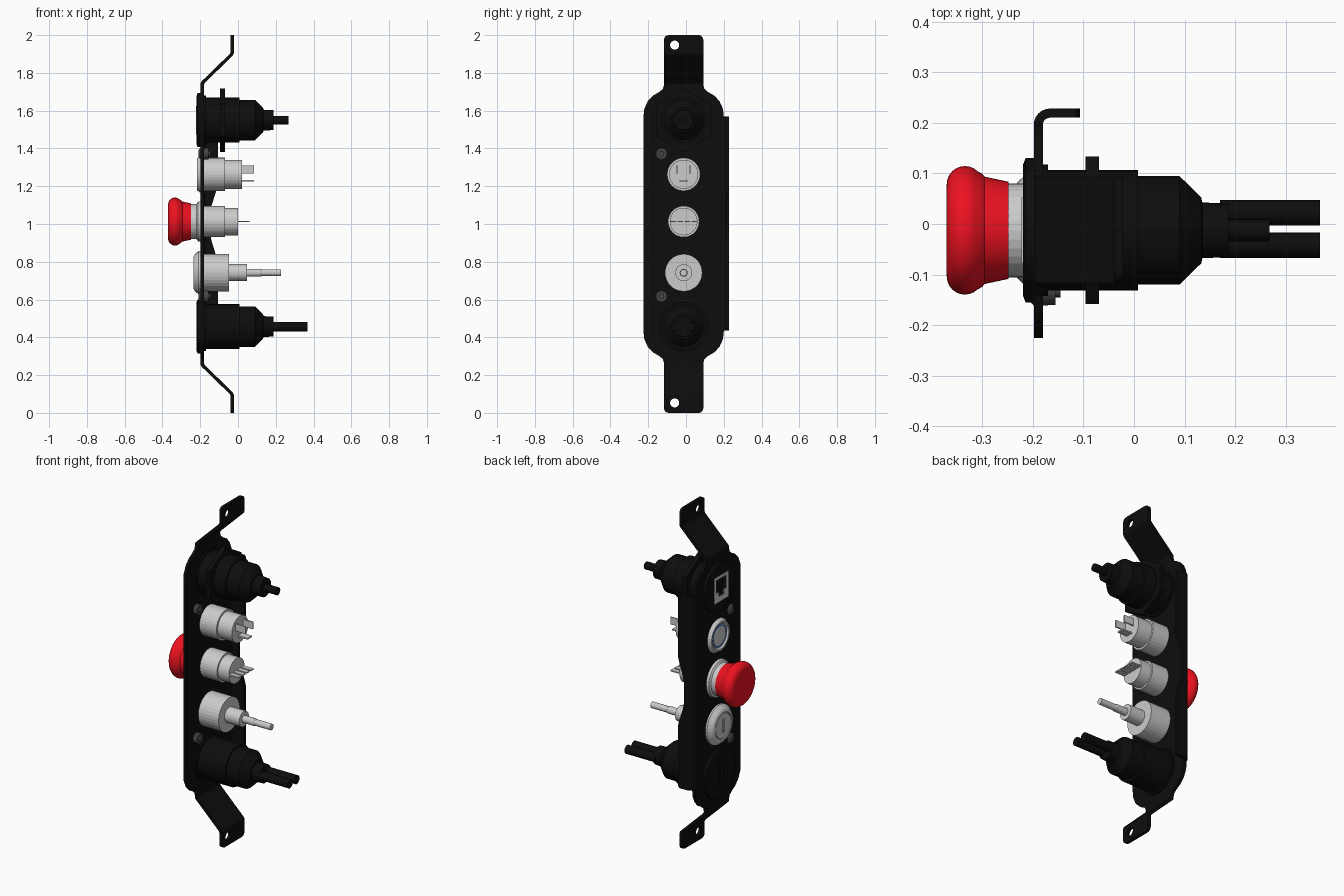
import bpy, bmesh, math
from mathutils import Vector

if "Cube" in bpy.data.objects:
    bpy.data.objects.remove(bpy.data.objects["Cube"])

CY = -0.0125  # common y centre of plate and controls


def material(name, col):
    m = bpy.data.materials.new(name)
    m.diffuse_color = (*col, 1)
    m.use_nodes = True
    m.node_tree.nodes["Principled BSDF"].inputs["Base Color"].default_value = m.diffuse_color
    return m


BLACK = material("black", (0.004, 0.004, 0.004))
RED = material("red", (0.85, 0.006, 0.015))
BLUE = material("blue", (0.05, 0.15, 0.6))
STEEL = material("dark_steel", (0.06, 0.06, 0.06))


def finish(bm, name, mat=None, smooth=None):
    bmesh.ops.recalc_face_normals(bm, faces=bm.faces)
    me = bpy.data.meshes.new(name)
    bm.to_mesh(me)
    bm.free()
    ob = bpy.data.objects.new(name, me)
    bpy.context.collection.objects.link(ob)
    if mat:
        me.materials.append(mat)
    if smooth:
        bpy.ops.object.select_all(action='DESELECT')
        ob.select_set(True)
        bpy.context.view_layer.objects.active = ob
        bpy.ops.object.shade_smooth_by_angle(angle=math.radians(smooth))
    return ob


def lathe(name, prof, z, y=CY, n=32, mat=None, smooth=None, closed=False):
    """Revolve (x, radius) points around an axis along x."""
    bm = bmesh.new()
    rings = [[bm.verts.new((x, y + r * math.sin(2 * math.pi * i / n),
                            z + r * math.cos(2 * math.pi * i / n))) for i in range(n)]
             for x, r in prof]
    pairs = list(zip(rings, rings[1:]))
    if closed:
        pairs.append((rings[-1], rings[0]))
    for a, b in pairs:
        for i in range(n):
            j = (i + 1) % n
            bm.faces.new((a[i], a[j], b[j], b[i]))
    if not closed:
        bm.faces.new(rings[0])
        bm.faces.new(rings[-1])
    return finish(bm, name, mat, smooth)


def prism(name, pts, axis, lo, hi, mat=None, round_z=None):
    """Extrude a 2D outline along an axis; optionally round the end corners at round_z."""
    place = {'x': lambda p, h: (h, p[0], p[1]),
             'y': lambda p, h: (p[0], h, p[1]),
             'z': lambda p, h: (p[0], p[1], h)}[axis]
    bm = bmesh.new()
    f = bm.faces.new([bm.verts.new(place(p, lo)) for p in pts])
    ext = bmesh.ops.extrude_face_region(bm, geom=[f])['geom']
    d = Vector(place((0, 0), hi - lo))
    bmesh.ops.translate(bm, vec=d, verts=[v for v in ext if isinstance(v, bmesh.types.BMVert)])
    if round_z is not None:
        es = [e for e in bm.edges if all(abs(v.co.z - round_z) < 1e-4 for v in e.verts)
              and abs(e.verts[0].co.y - e.verts[1].co.y) < 1e-4]
        bmesh.ops.bevel(bm, geom=es, offset=0.025, segments=4, profile=0.5, affect='EDGES')
    return finish(bm, name, mat)


def box(name, x0, x1, y, w, z, h, mat=None):
    return prism(name, [(y - w / 2, z - h / 2), (y + w / 2, z - h / 2),
                        (y + w / 2, z + h / 2), (y - w / 2, z + h / 2)], 'x', x0, x1, mat)


def cut(targets, cutter):
    for ob in targets:
        m = ob.modifiers.new("cut", 'BOOLEAN')
        m.operation, m.solver, m.object = 'DIFFERENCE', 'EXACT', cutter
        bpy.context.view_layer.objects.active = ob
        bpy.ops.object.modifier_apply(modifier=m.name)
    bpy.data.objects.remove(cutter)


# Mounting plate with shouldered ends
q = [(.2125, 1.57), (.208, 1.61), (.19, 1.65), (.162, 1.68), (.13, 1.698), (.11, 1.715), (.104, 1.735)]
outline = [(CY + a, z) for a, z in q] + [(CY - a, z) for a, z in reversed(q)]
outline += [(CY - a, 2 - z) for a, z in q] + [(CY + a, 2 - z) for a, z in reversed(q)]
prism("mounting_plate", outline, 'x', -.198, -.18, BLACK)

# Joggled mounting tabs, top and bottom
tab = [(-.198, 1.735), (-.198, 1.746), (-.193, 1.755), (-.044, 1.9), (-.04, 1.908), (-.04, 2),
       (-.022, 2), (-.022, 1.903), (-.027, 1.892), (-.176, 1.747), (-.18, 1.739), (-.18, 1.735)]
for label, s in (("top", 1), ("bottom", -1)):
    t = prism(label + "_tab", [(x, 1 + s * (z - 1)) for x, z in tab], 'y', CY - .104, CY + .104,
              BLACK, 1 + s)
    cut([t], lathe("hole_cutter", [(-.1, .024), (.05, .024)], 1 + s * .947, y=-.06))

# Bent side flange with narrowed waist
arc = [math.radians(90 * i / 6) for i in range(7)]
bend = [(-.166 - .032 * math.cos(a), .196 + .032 * math.sin(a)) for a in arc]
bend += [(-.166 - .014 * math.cos(a), .196 + .014 * math.sin(a)) for a in reversed(arc)]
prism("flange_bend", bend, 'z', .437, 1.57, BLACK)
edge = [(-.107, .45), (-.107, .8), (-.118, .84), (-.14, .91), (-.147, .95)]
blade = [(-.166, .437), (-.115, .437)] + edge + [(x, 2.007 - z) for x, z in reversed(edge)]
blade += [(-.115, 1.57), (-.166, 1.57)]
prism("side_flange", blade, 'y', .21, .228, BLACK)

# Black cable connectors
shell = [(-.219, .13), (-.214, .143), (-.197, .143), (-.197, .13), (-.17, .13), (-.17, .119),
         (.008, .119), (.008, .107), (.09, .107), (.133, .065), (.133, .064), (.135, .055),
         (.187, .053)]
data_z, usb_z = 1.55, .457
data = lathe("data_connector", shell, data_z, mat=BLACK, smooth=25)
usb = lathe("power_connector", shell, usb_z, mat=BLACK, smooth=25)
lathe("connector_nut", [(-.096, .168), (-.069, .168)], data_z, n=6, mat=BLACK)
lathe("data_cable", [(.18, .022), (.268, .022)], data_z, n=20, mat=BLACK, smooth=30)
for i, y in enumerate((.022, -.042)):
    lathe(f"power_cable_{i}", [(.17, .025), (.367, .025)], usb_z, y, 20, BLACK, 30)

# Socket openings in the connector faces
frame = box("data_port_frame", -.222, -.2185, CY, .13, data_z, .15)
cut([frame, data], box("port_cutter", -.3, -.16, CY, .09, data_z + .02, .075))
cut([frame, data], box("notch_cutter", -.3, -.16, CY, .045, data_z - .025, .04))
cut([usb], box("slot_cutter", -.3, -.16, CY, .045, usb_z, .12))
box("slot_tongue", -.21, -.155, CY + .008, .016, usb_z, .105, BLACK)

# Illuminated push button
bz = 1.263
lathe("push_button_body", [(-.205, .088), (-.07, .088), (-.07, .077), (.022, .077)], bz)
lathe("push_button_bezel", [(-.208, .062), (-.208, .068), (-.217, .075), (-.217, .085),
                            (-.198, .098), (-.198, .062)], bz, closed=True)
lathe("push_button_light", [(-.209, .056), (-.211, .056), (-.211, .064), (-.209, .064)], bz,
      mat=BLUE, closed=True)
lathe("push_button_cap", [(-.212, .05), (-.21, .057), (-.197, .057)], bz, mat=None)
for i, y in enumerate((-.05, .02)):
    box(f"push_button_pin_{i}", .02, .085, y, .008, bz + .025, .042)
box("push_button_pin_2", .02, .085, CY, .042, bz - .034, .008)

# Red mushroom stop button
sz = 1.013
lathe("stop_collar", [(-.25, .093), (-.219, .093), (-.212, .104), (-.197, .108)], sz)
lathe("stop_body", [(-.19, .083), (-.07, .083), (-.07, .073), (0, .073)], sz)
dome = [(-.334 - .036 * math.cos(math.radians(a)), .091 + .036 * math.sin(math.radians(a)))
        for a in range(0, 181, 15)]
dome = [(x, r) for x, r in dome if x < -.304]
lathe("stop_mushroom", [(-.366, .03), (-.367, .07)] + dome +
      [(-.3, .112), (-.295, .106), (-.248, .096), (-.246, .08)], sz, n=40, mat=RED, smooth=35)
for i in range(4):
    box(f"stop_pin_{i}", 0, .062, CY + (i - 1.5) * .037, .028, sz, .007)

# Key switch
kz = .742
lip = lathe("key_switch_lip", [(-.235, .085), (-.23, .095), (-.208, .116), (-.197, .116)], kz)
lathe("key_switch_body", [(-.19, .099), (-.048, .099)], kz)
lathe("key_switch_boss", [(-.05, .045), (.048, .045)], kz, n=24)
lathe("key_switch_lead", [(.04, .021), (.12, .021), (.125, .018), (.228, .018)], kz, n=20)
cut([lip], lathe("rim_cutter", [(-.25, .077), (-.228, .077)], kz))
core = lathe("key_barrel", [(-.234, .072), (-.205, .072)], kz)
cut([core], box("key_slot_cutter", -.3, -.215, CY, .018, kz, .08))

# Plate screws with rear nuts
for i, z in enumerate((1.372, .617)):
    lathe(f"plate_screw_{i}", [(-.21, .012), (-.207, .022), (-.198, .031), (-.17, .031)],
          z, -.13, 20, STEEL, 40)
    lathe(f"screw_nut_{i}", [(-.18, .03), (-.155, .03)], z, -.13, 20, STEEL)
    lathe(f"screw_tip_{i}", [(-.16, .015), (-.145, .015)], z, -.13, 16, STEEL)
